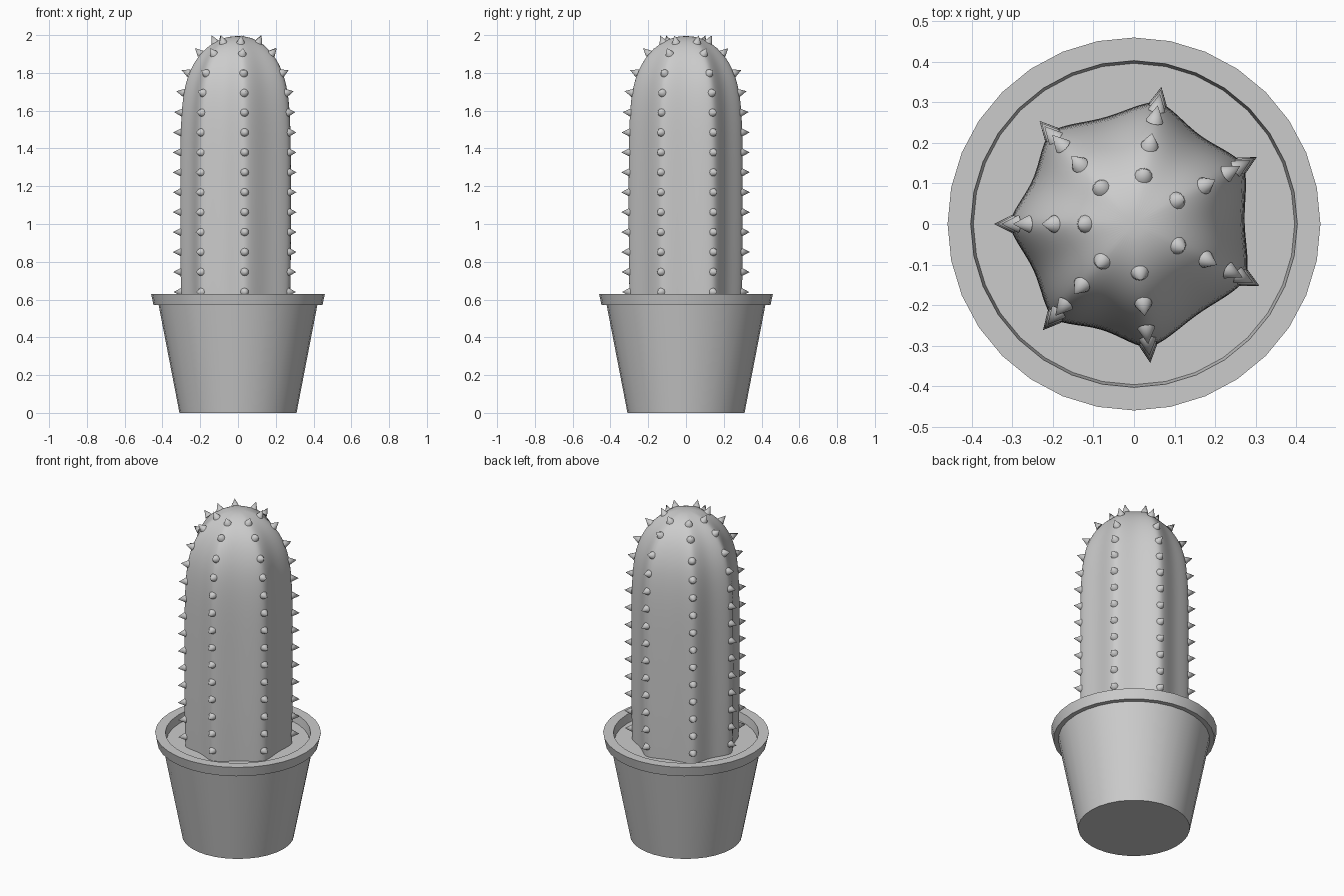
import bpy, bmesh
from math import sin, cos, pi, radians, tau
from mathutils import Vector

cube = bpy.data.objects.get("Cube")
if cube:
    bpy.data.objects.remove(cube, do_unlink=True)

GREY = (0.6, 0.6, 0.6, 1)
grey = bpy.data.materials.new("plain grey")
grey.use_nodes = True
grey.diffuse_color = GREY
grey.node_tree.nodes["Principled BSDF"].inputs["Base Color"].default_value = GREY


def finish(name, bm, angle=35):
    """Turn a bmesh into a smooth-shaded object with sharp edges kept."""
    bmesh.ops.recalc_face_normals(bm, faces=bm.faces)
    mesh = bpy.data.meshes.new(name)
    bm.to_mesh(mesh)
    bm.free()
    mesh.materials.append(grey)
    mesh.shade_smooth()
    mesh.set_sharp_from_angle(angle=radians(angle))
    obj = bpy.data.objects.new(name, mesh)
    bpy.context.collection.objects.link(obj)
    return obj


def circular(r, i, sides):
    return r, tau * i / sides


def loft(name, profile, sides, shape=circular, angle=35):
    """Stack rings of (radius, height); zero radius closes to a point."""
    bm = bmesh.new()
    rings = []
    for r, z in profile:
        if r == 0:
            rings.append([bm.verts.new((0, 0, z))] * sides)
            continue
        ring = []
        for i in range(sides):
            rad, a = shape(r, i, sides)
            ring.append(bm.verts.new((rad * cos(a), rad * sin(a), z)))
        rings.append(ring)
    for low, high in zip(rings, rings[1:]):
        for i in range(sides):
            j = (i + 1) % sides
            corners = dict.fromkeys((low[i], low[j], high[j], high[i]))
            bm.faces.new(list(corners))
    return finish(name, bm, angle)


# Pot with overhanging rim, and the soil disc inside it
loft("pot", [(0, 0), (0.31, 0), (0.42, 0.57), (0.447, 0.57), (0.46, 0.63),
             (0.403, 0.63), (0.395, 0.57)], 32)
loft("soil", [(0.399, 0.58), (0, 0.58)], 32)

# Ribbed cactus body
RIBS = [radians(a) for a in (-180, -130.6, -83.3, -26.2, 28.6, 78.7, 132.5, 180)]
STEPS = 8
BODY = [(0.303, 0.5), (0.31, 0.8), (0.31, 1.2), (0.309, 1.5), (0.297, 1.68),
        (0.267, 1.8), (0.205, 1.905), (0.12, 1.97), (0.05, 1.992), (0, 1.995)]


def ribbed(r, i, sides):
    rib, step = divmod(i, sides // 7)
    t = step * 7 / sides
    depth = 0.12 * min(1, r / 0.25)
    return r * (1 - depth * sin(pi * t) ** 1.2), RIBS[rib] * (1 - t) + RIBS[rib + 1] * t


body = loft("cactus_body", BODY, 7 * STEPS, ribbed, 180)
smooth = body.modifiers.new("smooth", 'SUBSURF')
smooth.levels = smooth.render_levels = 2


def rib_radius(z):
    """Radius of the rib crest at a height."""
    for (r0, z0), (r1, z1) in zip(BODY, BODY[1:]):
        if z <= z1:
            return r0 + (r1 - r0) * (z - z0) / (z1 - z0)


# Spines along each rib, pointing straight out from the surface
bm = bmesh.new()
heights = [0.535 + 0.1055 * k for k in range(14)] + [1.967]
for a in RIBS[:-1]:
    for z in heights:
        r = rib_radius(z)
        slope = (rib_radius(z + 0.02) - rib_radius(z - 0.02)) / 0.04
        out = Vector((cos(a), sin(a), -slope)).normalized()
        base = Vector((r * cos(a), r * sin(a), z)) - out * 0.008
        turn = out.to_track_quat('Z', 'Y').to_matrix().to_4x4()
        turn.translation = base + out * 0.0215
        bmesh.ops.create_cone(bm, cap_ends=True, segments=12, radius1=0.022,
                              radius2=0, depth=0.043, matrix=turn)
finish("spines", bm, 50)
